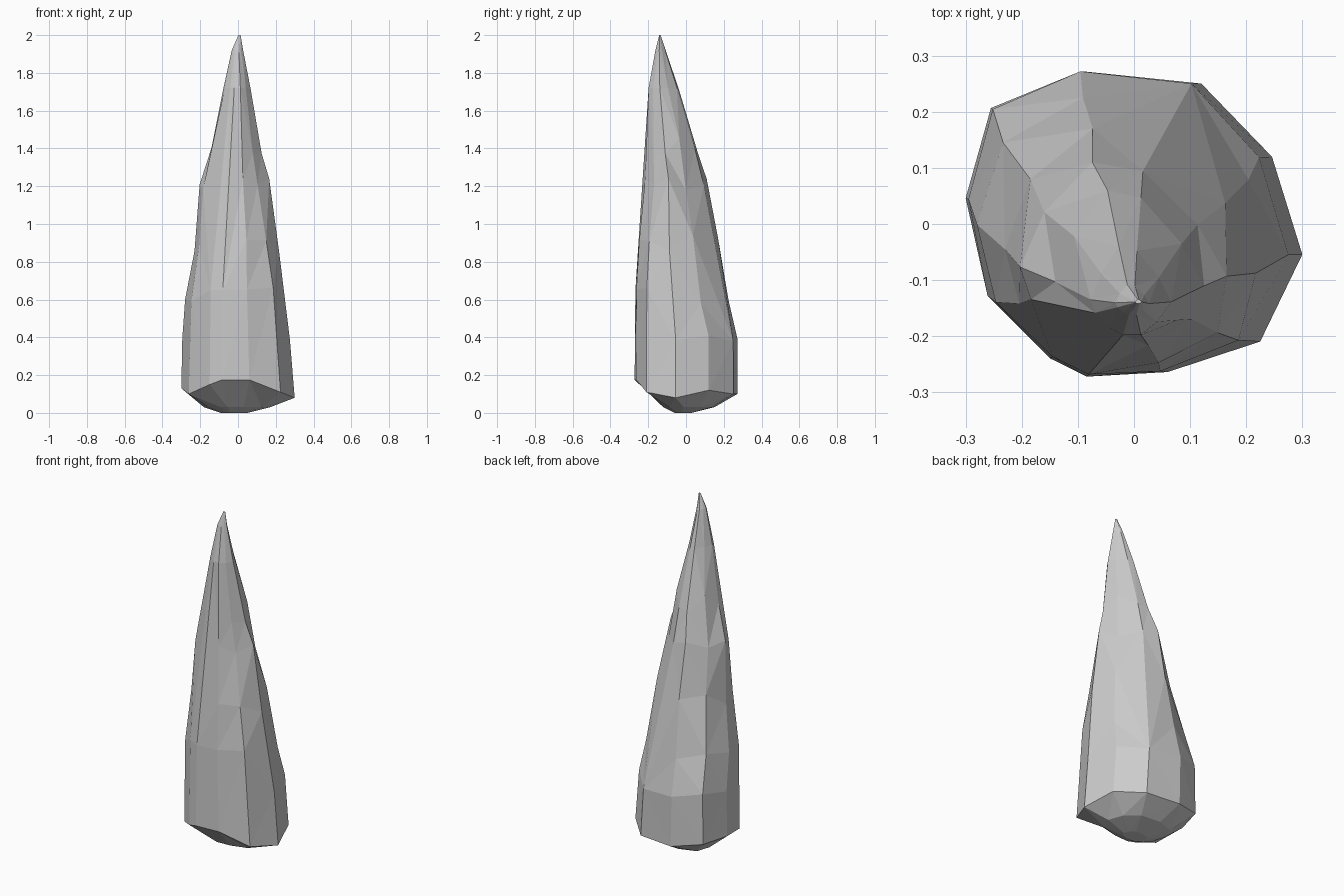
import bpy, bmesh, random, math

if "Cube" in bpy.data.objects:
    bpy.data.objects.remove(bpy.data.objects["Cube"])

random.seed(4)

# Normalised cross-sections: broad at the base, wedge-shaped near the tip
LOW = [(-.3, 1), (.4, .92), (.82, .44), (1, -.2), (.75, -.77), (.2, -.97),
       (-.28, -1), (-.5, -.88), (-.87, -.47), (-1, .17), (-.85, .76)]
HIGH = [(-.3, 1), (.15, .9), (.7, .3), (1, -.25), (.65, -.7), (.25, -1),
        (-.2, -1), (-.5, -.85), (-.9, -.5), (-1, -.2), (-.75, .4)]
# Height of each corner on the uneven lower rim
RIM = [.10, .10, .12, .08, .11, .175, .175, .15, .10, .13, .13]

# Sections: z, x min, x max, y min, y max
SECTIONS = [
    (0.00, -.09, .05, -.06, .03),
    (0.03, -.18, .17, -.12, .15),
    (0.10, -.30, .30, -.272, .272),
    (0.42, -.295, .275, -.272, .272),
    (0.62, -.28, .26, -.268, .225),
    (0.90, -.23, .217, -.25, .17),
    (1.20, -.203, .165, -.217, .11),
    (1.42, -.14, .125, -.212, .06),
    (1.72, -.077, .066, -.198, -.04),
    (1.92, -.033, .027, -.162, -.108),
    (2.00, .002, .014, -.142, -.134),
]

bm = bmesh.new()
rings = []
for i, (z, x0, x1, y0, y1) in enumerate(SECTIONS):
    t = min(1, max(0, (z - .4) / .95))
    ring = []
    for k, ((lu, lv), (hu, hv)) in enumerate(zip(LOW, HIGH)):
        u, v = lu + (hu - lu) * t, lv + (hv - lv) * t
        h = RIM[k] if i == 2 else z
        if 3 <= i <= 7:
            h += random.uniform(-.05, .05)
        ring.append(bm.verts.new(((x0 + x1) / 2 + u * (x1 - x0) / 2,
                                  (y0 + y1) / 2 + v * (y1 - y0) / 2, h)))
    rings.append(ring)

# Skin between sections, then close both ends
n = len(LOW)
for a, b in zip(rings, rings[1:]):
    for k in range(n):
        bm.faces.new((a[k], a[(k + 1) % n], b[(k + 1) % n], b[k]))
bm.faces.new(rings[0])
bm.faces.new(rings[-1])

# Merge nearly flat neighbours into large chipped facets
bmesh.ops.triangulate(bm, faces=bm.faces[:])
bmesh.ops.dissolve_limit(bm, angle_limit=math.radians(4),
                         verts=bm.verts[:], edges=bm.edges[:])
bmesh.ops.triangulate(bm, faces=bm.faces[:])
bmesh.ops.recalc_face_normals(bm, faces=bm.faces[:])

mesh = bpy.data.meshes.new("rock_spike")
bm.to_mesh(mesh)
bm.free()
bpy.context.collection.objects.link(bpy.data.objects.new("rock_spike", mesh))
